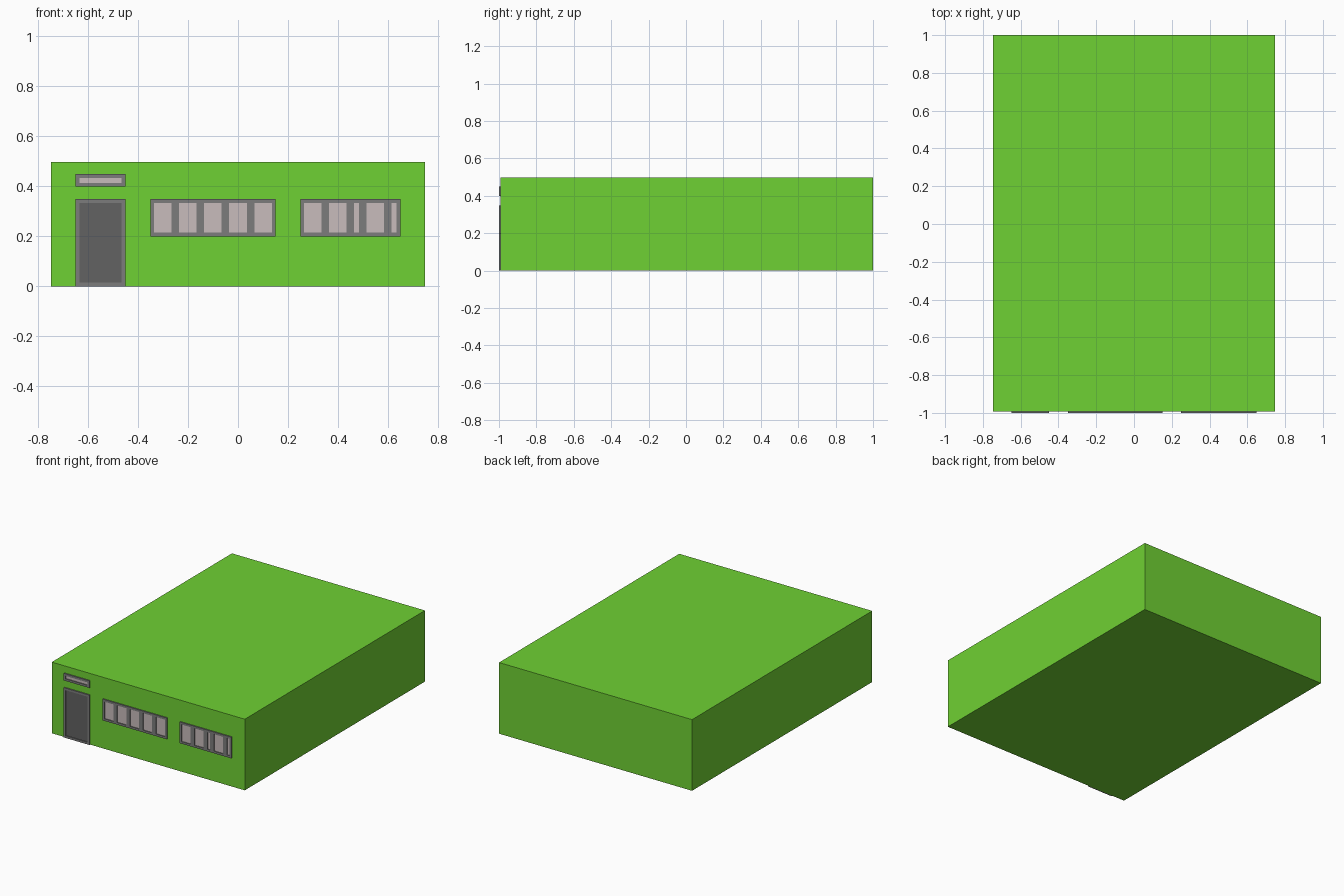
import bpy, bmesh
from mathutils import Matrix, Vector

if "Cube" in bpy.data.objects:
    bpy.data.objects.remove(bpy.data.objects["Cube"])

W, H = 0.747, 0.498              # half width and height of the building
FRONT, WALL, BACK = -1.0, -0.992, 1.0
GLASS = -0.9945                  # panes sit back inside the frames
B = 0.015                        # frame border


def material(name, rgb):
    m = bpy.data.materials.new(name)
    m.diffuse_color = (*rgb, 1)
    m.use_nodes = True
    m.node_tree.nodes["Principled BSDF"].inputs["Base Color"].default_value = m.diffuse_color
    return m


green = material("green_wall", (0.159, 0.638, 0.033))
frame_grey = material("frame_grey", (0.202, 0.202, 0.202))
door_grey = material("door_grey", (0.122, 0.122, 0.122))
glass = material("pale_glass", (0.578, 0.503, 0.503))


def boxes(name, bounds, mat):
    """One object made of boxes given as (x0, x1, y0, y1, z0, z1)."""
    bm = bmesh.new()
    for x0, x1, y0, y1, z0, z1 in bounds:
        centre = Vector((x0 + x1, y0 + y1, z0 + z1)) / 2
        size = (x1 - x0, y1 - y0, z1 - z0, 1)
        bmesh.ops.create_cube(bm, size=1, matrix=Matrix.Translation(centre) @ Matrix.Diagonal(size))
    me = bpy.data.meshes.new(name)
    bm.to_mesh(me)
    bm.free()
    me.materials.append(mat)
    ob = bpy.data.objects.new(name, me)
    bpy.context.collection.objects.link(ob)
    return ob


def framed_opening(name, x0, z0, z1, widths, fill):
    """Raised frame with a row of recessed panes of the given widths."""
    panes, bars = [], []
    x = left = x0
    for i, w in enumerate(widths):
        start = x + (B if i == 0 else 2 * B)
        bars.append((left, start, FRONT, WALL, z0 + B, z1 - B))
        panes.append((start, start + w, GLASS, WALL, z0 + B, z1 - B))
        x = left = start + w
    x1 = x + B
    bars.append((left, x1, FRONT, WALL, z0 + B, z1 - B))
    bars += [(x0, x1, FRONT, WALL, z0, z0 + B), (x0, x1, FRONT, WALL, z1 - B, z1)]
    boxes(name + "_frame", bars, frame_grey)
    boxes(name + "_panel", panes, fill)


# Building block
boxes("building", [(-W, W, WALL, BACK, 0, H)], green)

# Door and the narrow window above it
framed_opening("door", -0.649, 0.0, 0.349, [0.169], door_grey)
framed_opening("transom_window", -0.649, 0.399, 0.449, [0.169], glass)

# Window rows
framed_opening("wide_window", -0.35, 0.2, 0.349, [0.07] * 5, glass)
framed_opening("side_window", 0.249, 0.2, 0.349, [0.07, 0.07, 0.02, 0.07, 0.02], glass)
